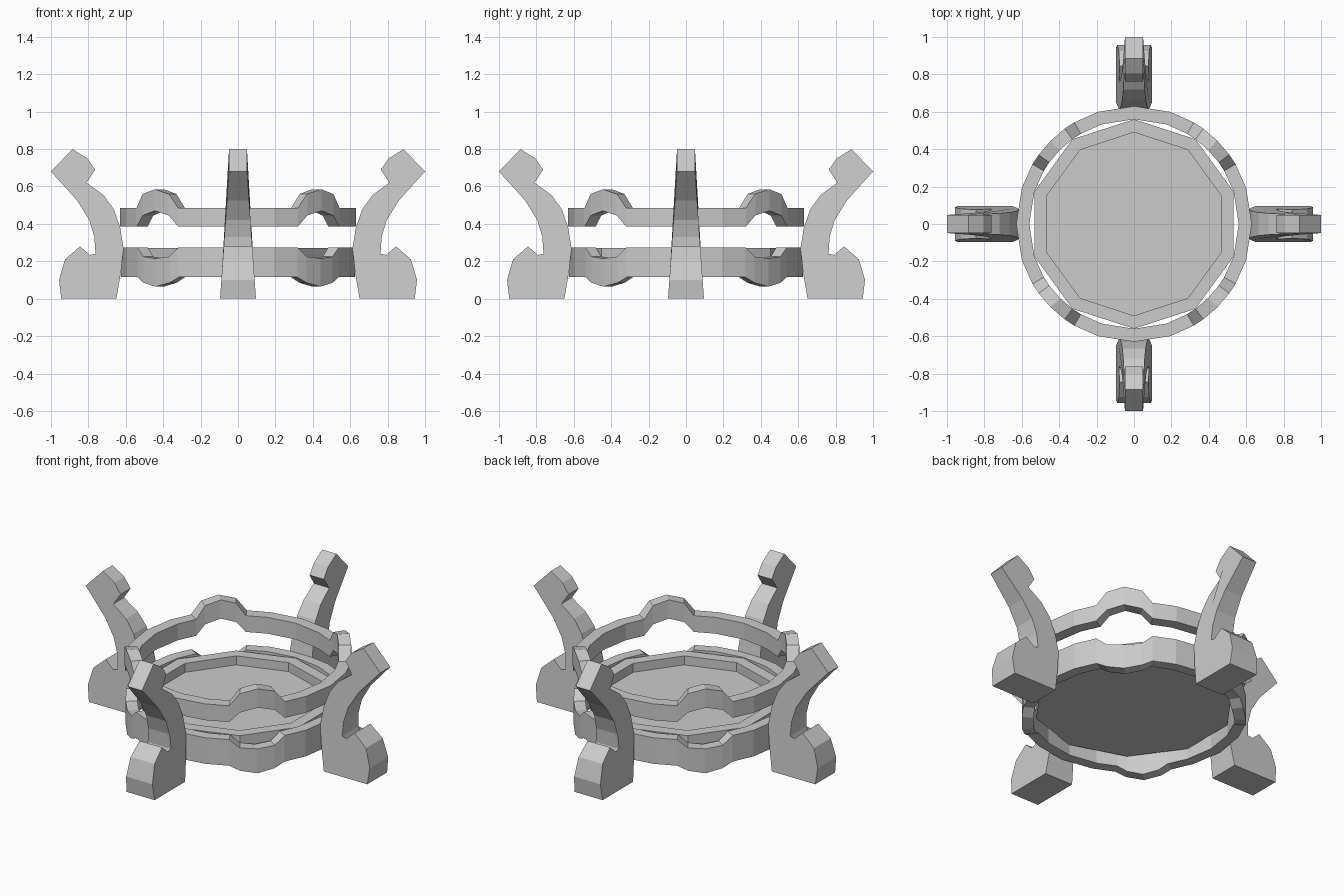
import bpy, bmesh
from math import sin, cos, radians, pi

cube = bpy.data.objects.get("Cube")
if cube:
    bpy.data.objects.remove(cube)

grey = bpy.data.materials.new("plain grey")
grey.use_nodes = True
GREY = (0.6, 0.6, 0.6, 1)
grey.diffuse_color = GREY
grey.node_tree.nodes["Principled BSDF"].inputs["Base Color"].default_value = GREY


def finish(name, bm, fix_normals=True):
    if fix_normals:
        bmesh.ops.recalc_face_normals(bm, faces=bm.faces)
    mesh = bpy.data.meshes.new(name)
    bm.to_mesh(mesh)
    bm.free()
    mesh.materials.append(grey)
    obj = bpy.data.objects.new(name, mesh)
    bpy.context.collection.objects.link(obj)
    return obj


def bridge(bm, a, b):
    """Quads between two closed loops of vertices."""
    n = len(a)
    for i in range(n):
        j = (i + 1) % n
        bm.faces.new((a[i], a[j], b[j], b[i]))


def ring(name, outer, inner, stations):
    """Band whose (angle, bottom, top) stations repeat every quarter turn."""
    bm = bmesh.new()
    loops = [[], [], [], []]
    for quarter in range(4):
        for angle, low, high in stations:
            t = radians(angle + 90 * quarter)
            corners = ((outer, low), (outer, high), (inner, high), (inner, low))
            for loop, (r, z) in zip(loops, corners):
                loop.append(bm.verts.new((r * cos(t), r * sin(t), z)))
    for k in range(4):
        bridge(bm, loops[k], loops[(k + 1) % 4])
    return finish(name, bm)


def stations(low, high, low_side, high_side, low_mid, high_mid):
    flat = (low, high)
    return [(0, *flat), (18, *flat), (30.5, *flat), (36, low_side, high_side),
            (45, low_mid, high_mid), (54, low_side, high_side),
            (59.5, *flat), (72, *flat)]


# Two bands with arches and dips on the diagonals
ring("upper_ring", 0.63, 0.56, stations(0.385, 0.485, 0.445, 0.56, 0.47, 0.585))
ring("lower_ring", 0.625, 0.56, stations(0.115, 0.275, 0.085, 0.225, 0.065, 0.215))

# Ten-sided tray with a recessed floor
bm = bmesh.new()
tray = []
for r, z in ((0.56, 0.18), (0.56, 0.27), (0.49, 0.27), (0.49, 0.215)):
    tray.append([bm.verts.new((r * sin(i * pi / 5), r * cos(i * pi / 5), z))
                 for i in range(10)])
for a, b in zip(tray, tray[1:]):
    bridge(bm, a, b)
bm.faces.new(tray[0])
bm.faces.new(tray[-1])
finish("tray", bm)

# Leg outline as (radius, height): foot, notch, curved back, hooked tip
LEG = [(0.65, 0), (0.945, 0), (0.957, 0.1), (0.925, 0.21), (0.845, 0.28),
       (0.77, 0.215), (0.785, 0.17), (0.762, 0.24), (0.768, 0.33),
       (0.795, 0.42), (0.86, 0.525), (1.0, 0.68), (0.885, 0.8), (0.805, 0.75),
       (0.763, 0.69), (0.81, 0.62), (0.72, 0.555), (0.665, 0.48),
       (0.63, 0.38), (0.612, 0.27), (0.625, 0.15)]


def leg(name, turn):
    bm = bmesh.new()
    c, s = round(cos(turn)), round(sin(turn))
    sides = []
    for sign in (1, -1):
        side = []
        for r, z in LEG:
            w = sign * max(0.048, 0.096 - 0.07 * z)
            side.append(bm.verts.new((r * c - w * s, r * s + w * c, z)))
        sides.append(side)
    bridge(bm, *sides)
    for side in sides:
        bm.faces.new(side)
    finish(name, bm)


for k, place in enumerate(("left", "back", "right", "front")):
    leg(place + "_leg", k * pi / 2)
